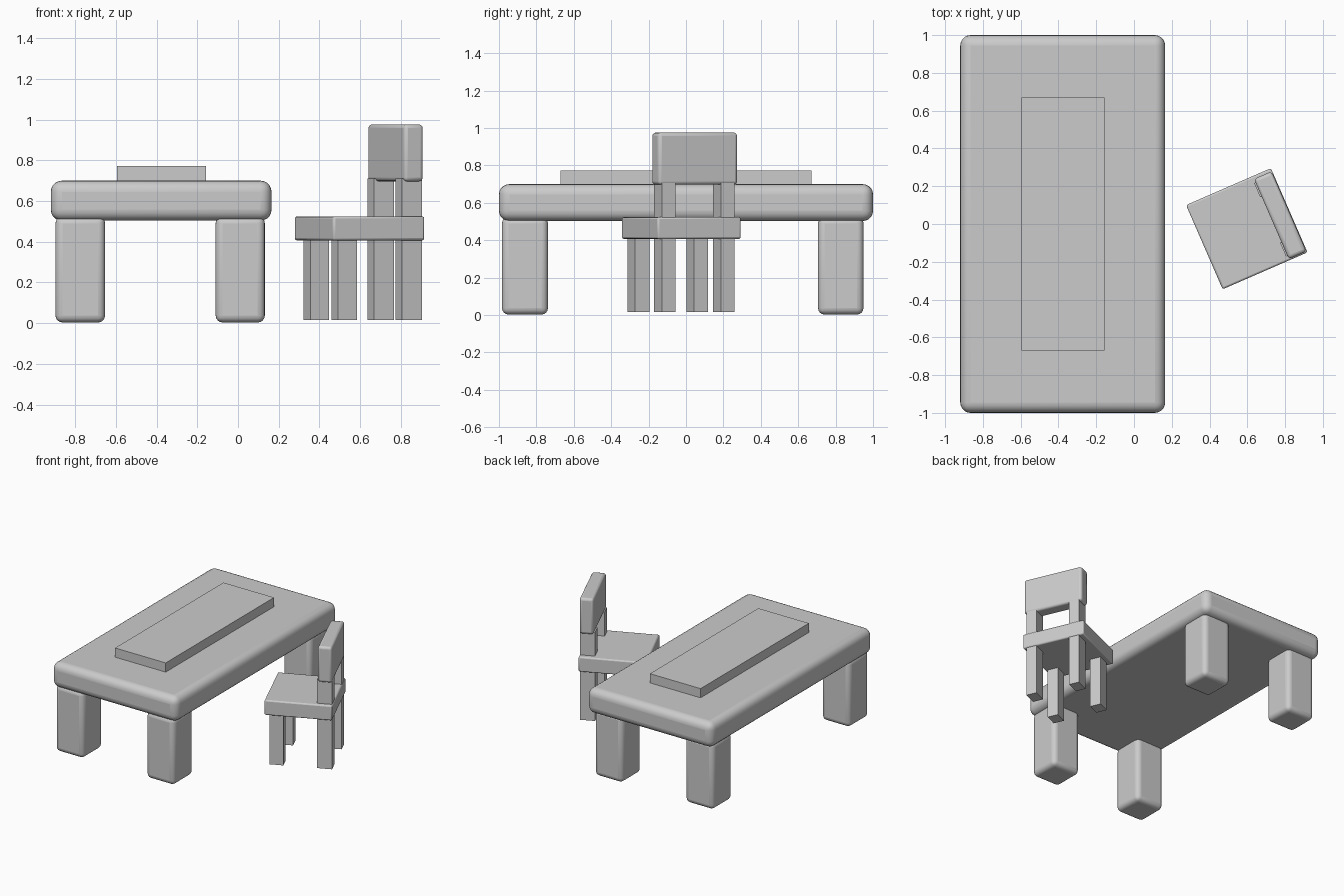
import bpy
import math
from mathutils import Matrix

if "Cube" in bpy.data.objects:
    bpy.data.objects.remove(bpy.data.objects["Cube"])


def box(name, x, y, z, bevel=0.0, segments=4, place=None):
    """Box from (min, max) ranges, with optional rounded edges."""
    size = [r[1] - r[0] for r in (x, y, z)]
    centre = [(r[0] + r[1]) / 2 for r in (x, y, z)]
    bpy.ops.mesh.primitive_cube_add(size=1)
    obj = bpy.context.object
    obj.name = name
    obj.data.transform(Matrix.Translation(centre) @ Matrix.Diagonal((*size, 1)))
    if bevel:
        mod = obj.modifiers.new("rounded_edges", "BEVEL")
        mod.width = bevel
        mod.segments = segments
        bpy.ops.object.shade_smooth_by_angle(angle=math.radians(35))
    if place:
        obj.matrix_world = place
    return obj


def around(c, width):
    return (c - width / 2, c + width / 2)


# Table: thick rounded top, four chunky legs, flat runner
box("table_top", (-0.92, 0.165), (-1.0, 1.0), (0.503, 0.70), 0.055, 5)
for side, x in (("left", (-0.897, -0.653)), ("right", (-0.11, 0.132))):
    for end, y in (("front", (-0.984, -0.738)), ("back", (0.706, 0.949))):
        box(f"table_leg_{end}_{side}", x, y, (0.003, 0.525), 0.035, 4)
box("table_runner", (-0.595, -0.157), (-0.67, 0.67), (0.69, 0.772))

# Chair: built facing -x, then turned and placed beside the table
chair = Matrix.Translation((0.597, -0.025, 0)) @ Matrix.Rotation(math.radians(23.5), 4, "Z")
box("chair_seat", (-0.245, 0.245), (-0.243, 0.243), (0.407, 0.524), 0.01, 2, chair)
box("chair_backrest", (0.14, 0.242), (-0.236, 0.226), (0.697, 0.976), 0.018, 3, chair)
for side, y in (("right", -0.18), ("left", 0.163)):
    box(f"chair_front_leg_{side}", around(-0.161, 0.10), around(y, 0.083),
        (0.016, 0.42), place=chair)
    box(f"chair_back_post_{side}", around(0.186, 0.108), around(y + 0.003, 0.08),
        (0.016, 0.71), place=chair)
